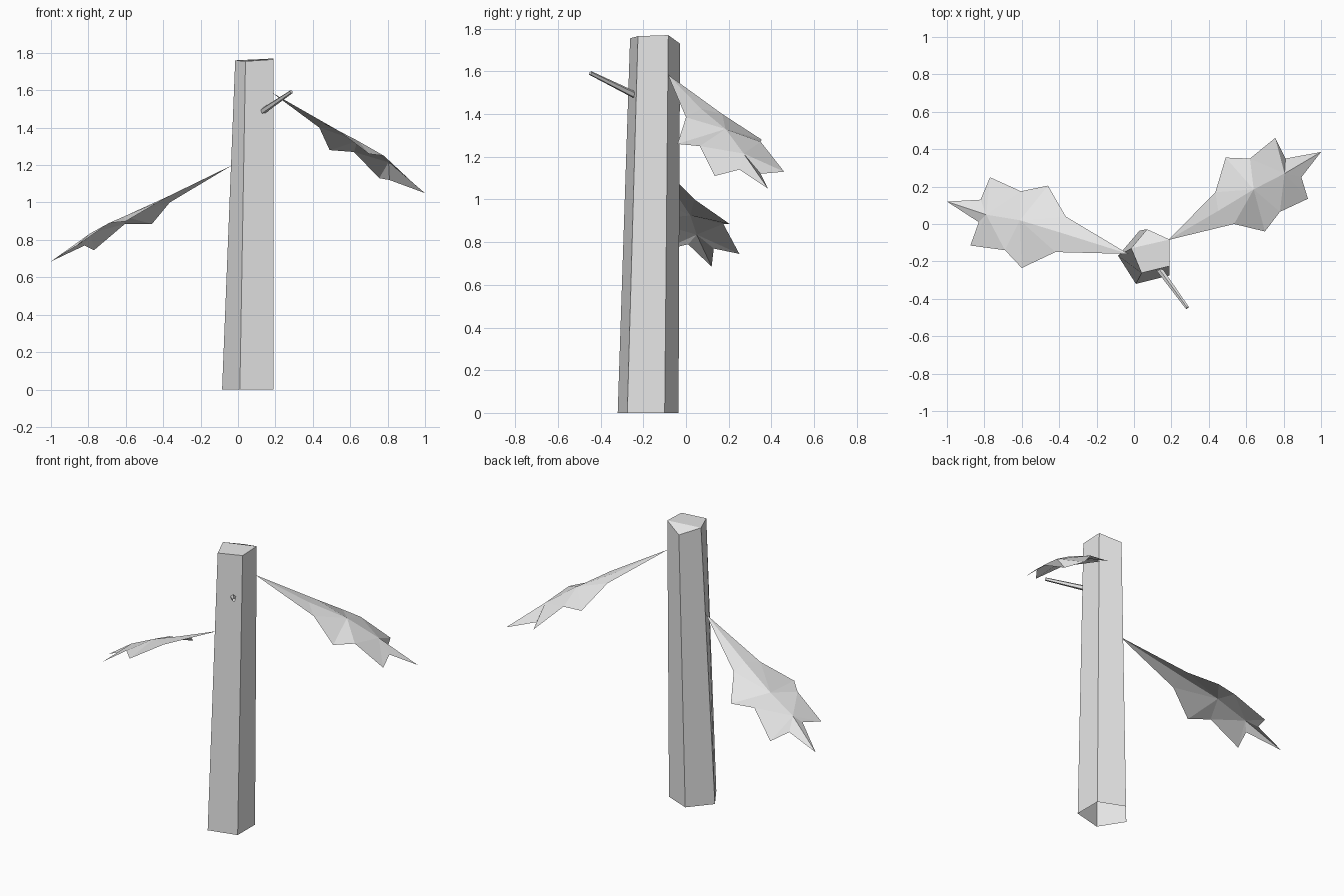
import bpy
import bmesh
from mathutils import Vector

cube = bpy.data.objects.get("Cube")
if cube:
    bpy.data.objects.remove(cube, do_unlink=True)

# One plain grey for the whole plant
grey = bpy.data.materials.new("plain_grey")
grey.use_nodes = True
GREY_COLOUR = (0.8, 0.8, 0.8, 1)
grey.diffuse_color = GREY_COLOUR
grey.node_tree.nodes["Principled BSDF"].inputs["Base Color"].default_value = GREY_COLOUR


def add_object(name, bm):
    mesh = bpy.data.meshes.new(name)
    bm.to_mesh(mesh)
    bm.free()
    mesh.materials.append(grey)
    obj = bpy.data.objects.new(name, mesh)
    bpy.context.collection.objects.link(obj)
    return obj


def bridge(bm, lower, upper):
    """Join two rings of vertices with quads."""
    count = len(lower)
    for i in range(count):
        j = (i + 1) % count
        bm.faces.new((lower[i], lower[j], upper[j], upper[i]))


# Stem: tapered five-sided tube, open below, with a folded cap
def build_stem():
    bm = bmesh.new()
    foot = [(-.085, -.17), (.01, -.32), (.19, -.275), (.19, -.1), (.03, -.035)]
    crown = [(-.015, -.13, 1.76), (.04, -.262, 1.755), (.19, -.225, 1.765),
             (.19, -.083, 1.77), (.07, -.028, 1.73)]
    lower = [bm.verts.new((x, y, 0)) for x, y in foot]
    upper = [bm.verts.new(p) for p in crown]
    bridge(bm, lower, upper)
    bm.faces.new(upper[:4])
    bm.faces.new((upper[3], upper[4], upper[0]))
    add_object("stem", bm)


# Twig: thin tapered prism between two points
def build_twig(start, end, start_radius, end_radius, sides=5):
    start, end = Vector(start), Vector(end)
    axis = end - start
    bm = bmesh.new()
    bmesh.ops.create_cone(bm, cap_ends=True, segments=sides, radius1=start_radius,
                          radius2=end_radius, depth=axis.length)
    bmesh.ops.rotate(bm, verts=bm.verts,
                     matrix=axis.to_track_quat('Z', 'Y').to_matrix())
    bmesh.ops.translate(bm, verts=bm.verts, vec=(start + end) / 2)
    add_object("twig", bm)


# Leaf: lobed sheet; each edge runs notch, lobe, notch, lobe, notch
def build_leaf(name, base, tip, ridge, back_edge, front_edge):
    bm = bmesh.new()
    root, point = bm.verts.new(base), bm.verts.new(tip)
    r1, r2, r3 = [bm.verts.new(p) for p in ridge]
    for edge, flip in ((back_edge, False), (front_edge, True)):
        n1, l1, n2, l2, n3 = [bm.verts.new(p) for p in edge]
        for tri in ((root, r1, n1), (r1, r2, n1), (n1, r2, l1), (l1, r2, n2),
                    (n2, r2, r3), (n2, r3, l2), (l2, r3, n3), (n3, r3, point)):
            bm.faces.new(tri[::-1] if flip else tri)
    bmesh.ops.recalc_face_normals(bm, faces=bm.faces)
    bm.normal_update()
    if sum(f.normal.z for f in bm.faces) < 0:
        bmesh.ops.reverse_faces(bm, faces=bm.faces)
    add_object(name, bm)


build_stem()
build_twig((.13, -.235, 1.487), (.285, -.448, 1.592), .017, .01)

build_leaf(
    "upper_left_leaf", (.185, -.085, 1.585), (1, .385, 1.05),
    ridge=[(.45, .07, 1.425), (.64, .185, 1.33), (.805, .27, 1.215)],
    back_edge=[(.435, .17, 1.4), (.49, .355, 1.28), (.62, .35, 1.27),
               (.755, .46, 1.13), (.81, .35, 1.12)],
    front_edge=[(.535, 0, 1.385), (.7, -.04, 1.26), (.78, .065, 1.25),
                (.93, .135, 1.11), (.895, .25, 1.14)])

build_leaf(
    "lower_right_leaf", (-.03, -.16, 1.2), (-1, .12, .685),
    ridge=[(-.38, -.05, 1.03), (-.61, .02, .925), (-.79, .05, .835)],
    back_edge=[(-.365, .04, 1), (-.46, .205, .885), (-.605, .175, .885),
               (-.77, .25, .745), (-.82, .13, .77)],
    front_edge=[(-.42, -.15, 1.005), (-.6, -.235, .9), (-.69, -.14, .89),
                (-.875, -.115, .76), (-.83, .01, .79)])
